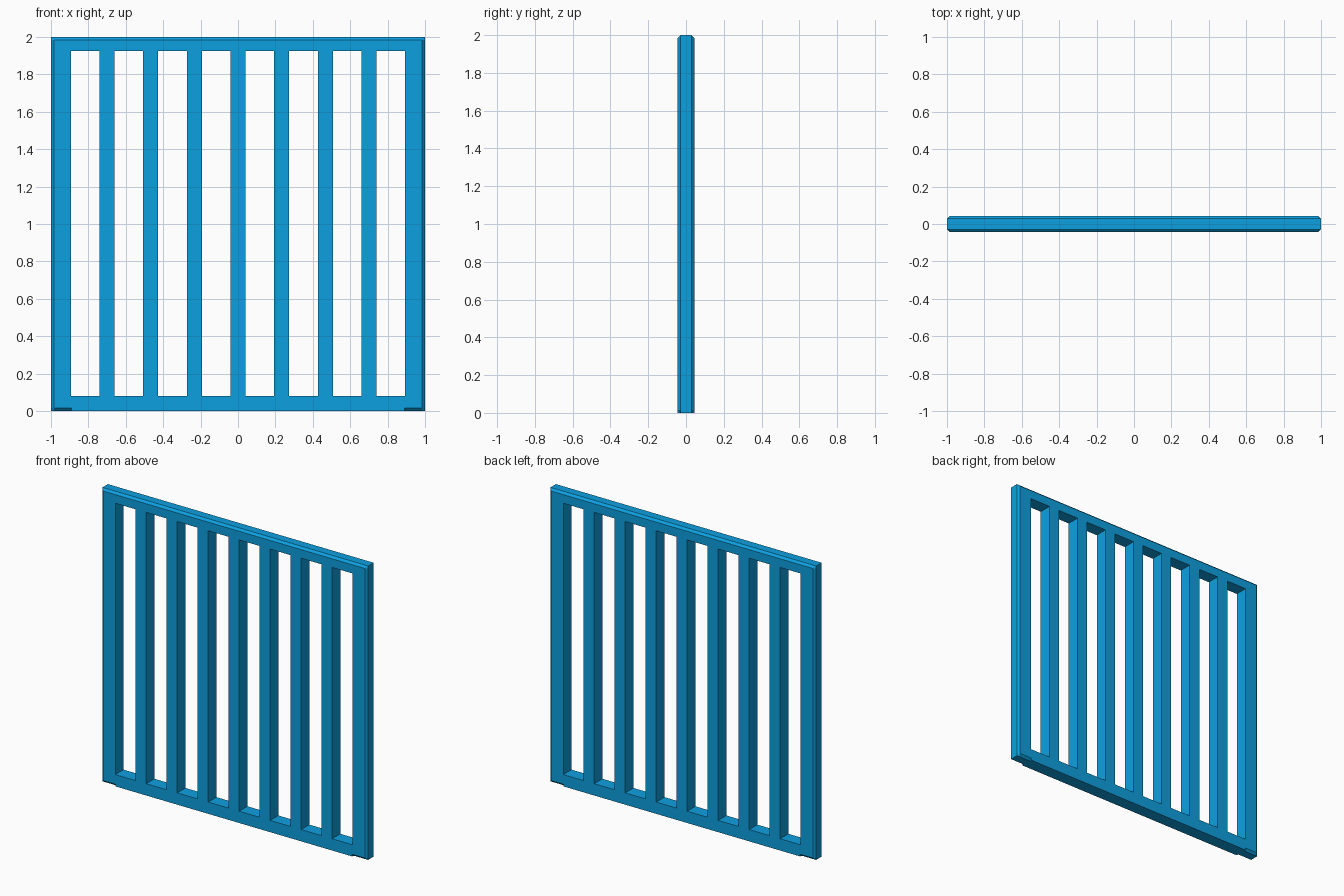
import bpy, bmesh

if "Cube" in bpy.data.objects:
    bpy.data.objects.remove(bpy.data.objects["Cube"])

HALF_W, HEIGHT, HALF_D = 1.0, 2.0, 0.044
CH = 0.015                 # chamfer on the outer rim
STILE = 0.893              # inner edge of the side posts
Z_LOW, Z_HIGH = 0.08, 1.926
PITCH, BAR = 0.2333, 0.08  # bar spacing and width

# Grid lines: rim, side posts, and both edges of the seven bars
bars = [(i * PITCH - BAR / 2, i * PITCH + BAR / 2) for i in range(-3, 4)]
xs = [-HALF_W, -HALF_W + CH, -STILE, -STILE + 0.003]
for a, b in bars:
    xs += [a, b]
xs += [STILE - 0.003, STILE, HALF_W - CH, HALF_W]
zs = [0, CH, Z_LOW, Z_HIGH, HEIGHT - CH, HEIGHT]


def depth(x, z):
    """Half thickness: thinner on the chamfered rim; the bottom rail is square."""
    rim = abs(x) == HALF_W or z == HEIGHT or (z == 0 and abs(x) >= STILE)
    return HALF_D - CH if rim else HALF_D


def solid(i, k):
    """False for grid cells that are openings between bars."""
    if not (0 <= i < len(xs) - 1 and 0 <= k < len(zs) - 1):
        return False
    mid = (xs[i] + xs[i + 1]) / 2
    in_bar = any(a < mid < b for a, b in bars)
    return in_bar or abs(mid) > STILE or not Z_LOW <= zs[k] < Z_HIGH


bm = bmesh.new()
verts = {}


def vert(i, k, side):
    key = (i, k, side)
    if key not in verts:
        verts[key] = bm.verts.new((xs[i], side * depth(xs[i], zs[k]), zs[k]))
    return verts[key]


for i in range(len(xs) - 1):
    for k in range(len(zs) - 1):
        if not solid(i, k):
            continue
        corners = [(i, k), (i + 1, k), (i + 1, k + 1), (i, k + 1)]
        # front and back surfaces
        for side in (-1, 1):
            bm.faces.new([vert(a, b, side) for a, b in corners])
        # walls wherever the neighbouring cell is empty
        for n, (di, dk) in enumerate([(0, -1), (1, 0), (0, 1), (-1, 0)]):
            if not solid(i + di, k + dk):
                p, q = corners[n], corners[(n + 1) % 4]
                bm.faces.new([vert(*p, -1), vert(*q, -1), vert(*q, 1), vert(*p, 1)])

bmesh.ops.recalc_face_normals(bm, faces=bm.faces[:])
mesh = bpy.data.meshes.new("barred_panel")
bm.to_mesh(mesh)
bm.free()
panel = bpy.data.objects.new("barred_panel", mesh)
bpy.context.collection.objects.link(panel)

# Blue paint
blue = bpy.data.materials.new("blue_paint")
blue.diffuse_color = (0.004, 0.35, 0.74, 1)
blue.use_nodes = True
blue.node_tree.nodes["Principled BSDF"].inputs["Base Color"].default_value = blue.diffuse_color
mesh.materials.append(blue)
